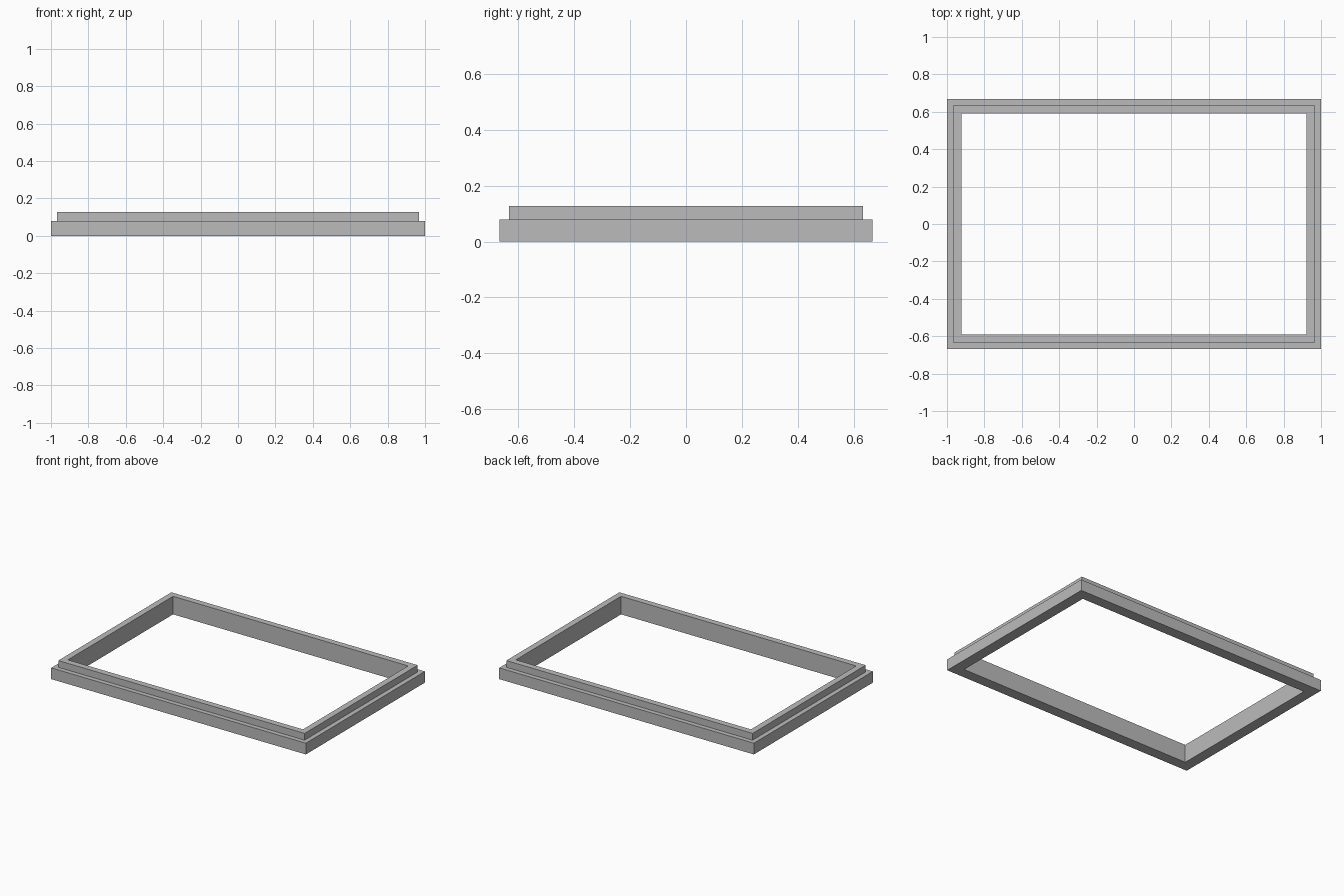
import bpy
import bmesh

# Remove the default cube
cube = bpy.data.objects.get("Cube")
if cube:
    bpy.data.objects.remove(cube, do_unlink=True)

# Plain grey material
grey = bpy.data.materials.new("plain_grey")
grey.use_nodes = True
colour = (0.5, 0.5, 0.5, 1)
grey.diffuse_color = colour
grey.node_tree.nodes["Principled BSDF"].inputs["Base Color"].default_value = colour

# Stepped cross-section of the rail: (inset from the outer edge, height)
HALF_X, HALF_Y = 1.0, 0.667
profile = [(0, 0), (0, 0.08), (0.033, 0.08), (0.033, 0.128), (0.077, 0.128), (0.077, 0)]
corners = [(-1, -1), (1, -1), (1, 1), (-1, 1)]


def swept_frame(name):
    """Carry the profile round a rectangle with mitred corners."""
    bm = bmesh.new()
    rings = [[bm.verts.new((sx * (HALF_X - inset), sy * (HALF_Y - inset), z))
              for inset, z in profile] for sx, sy in corners]
    for i, ring in enumerate(rings):
        following = rings[(i + 1) % len(rings)]
        for j in range(len(profile)):
            k = (j + 1) % len(profile)
            bm.faces.new((ring[j], following[j], following[k], ring[k]))
    bmesh.ops.recalc_face_normals(bm, faces=bm.faces)
    mesh = bpy.data.meshes.new(name)
    bm.to_mesh(mesh)
    bm.free()
    mesh.materials.append(grey)
    obj = bpy.data.objects.new(name, mesh)
    bpy.context.collection.objects.link(obj)
    return obj


# Rectangular frame with a raised inner lip
swept_frame("stepped_frame")
